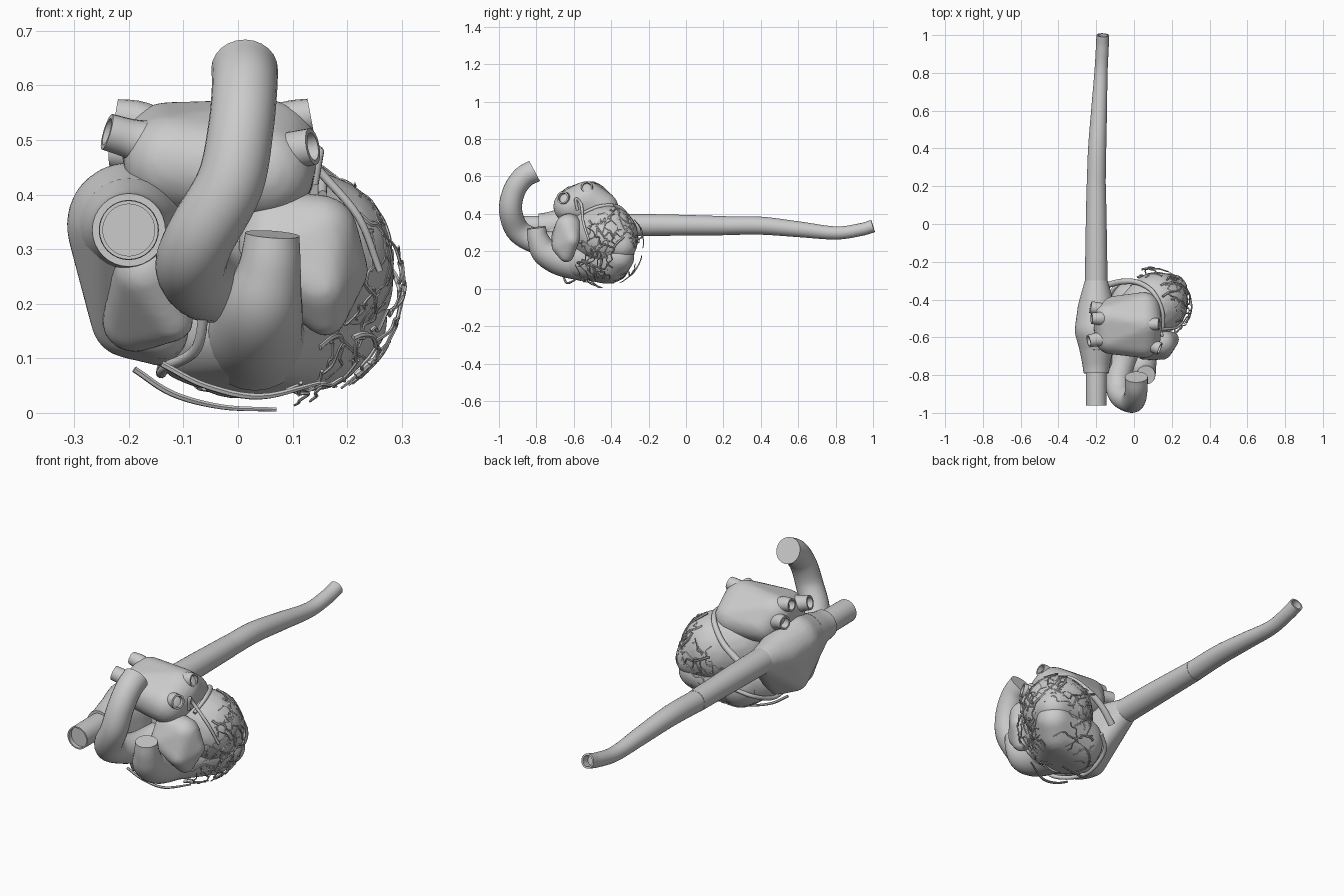
import bpy, bmesh, math, random
from mathutils import Vector, Matrix
from mathutils.bvhtree import BVHTree

if "Cube" in bpy.data.objects:
    bpy.data.objects.remove(bpy.data.objects["Cube"])

random.seed(4)


def finish(bm, name, angle=40):
    bmesh.ops.recalc_face_normals(bm, faces=bm.faces)
    me = bpy.data.meshes.new(name)
    bm.to_mesh(me)
    bm.free()
    ob = bpy.data.objects.new(name, me)
    bpy.context.collection.objects.link(ob)
    bpy.context.view_layer.objects.active = ob
    ob.select_set(True)
    bpy.ops.object.shade_smooth_by_angle(angle=math.radians(angle))
    ob.select_set(False)
    return ob


def spline(pts, steps):
    """Catmull-Rom through points of any dimension."""
    p = [Vector(q) for q in pts]
    p = [p[0] * 2 - p[1]] + p + [p[-1] * 2 - p[-2]]
    out = []
    for i in range(1, len(p) - 2):
        a, b, c, d = p[i - 1:i + 3]
        for k in range(steps):
            t = k / steps
            out.append((b * 2 + (c - a) * t + (a * 2 - b * 5 + c * 4 - d) * t * t
                        + (b * 3 - a - c * 3 + d) * t ** 3) / 2)
    return out + [p[-2]]


def tube(bm, sections, sides=24, steps=6, hollow=False, start_hollow=False):
    """Sweep circles (x, y, z, r) along a smooth path; hollow recesses an end."""
    s = spline(sections, steps)
    pos = [v.to_3d() for v in s]
    rad = [v[3] for v in s]
    tan = [(pos[min(i + 1, len(s) - 1)] - pos[max(i - 1, 0)]).normalized() for i in range(len(s))]
    if hollow:
        pos += [pos[-1], pos[-1] - tan[-1] * 0.04]
        rad += [rad[-1] * 0.75] * 2
        tan += [tan[-1]] * 2
    if start_hollow:
        pos = [pos[0] + tan[0] * 0.02, pos[0]] + pos
        rad = [rad[0] * 0.88] * 2 + rad
        tan = [tan[0]] * 2 + tan
    u = tan[0].orthogonal().normalized()
    rings = []
    for c, r, t in zip(pos, rad, tan):
        u = (u - t * u.dot(t)).normalized()
        w = t.cross(u)
        rings.append([bm.verts.new(c + (u * math.cos(a) + w * math.sin(a)) * r)
                      for a in (2 * math.pi * k / sides for k in range(sides))])
    for a, b in zip(rings, rings[1:]):
        for k in range(sides):
            bm.faces.new((a[k], a[(k + 1) % sides], b[(k + 1) % sides], b[k]))
    bm.faces.new(rings[0])
    bm.faces.new(rings[-1])


def pipe(name, sections, **kw):
    bm = bmesh.new()
    tube(bm, sections, **kw)
    return finish(bm, name)


def chamber(name, balls):
    """Organic muscle form: hull around spheres (x, y, z, r), then softened."""
    bm = bmesh.new()
    for x, y, z, r in balls:
        bmesh.ops.create_icosphere(bm, subdivisions=3, radius=r,
                                   matrix=Matrix.Translation((x, y, z)))
    res = bmesh.ops.convex_hull(bm, input=bm.verts)
    bmesh.ops.delete(bm, geom=[v for v in set(res["geom_interior"] + res["geom_unused"])
                               if isinstance(v, bmesh.types.BMVert)], context='VERTS')
    tree = BVHTree.FromBMesh(bm)
    ob = finish(bm, name, 60)
    m = ob.modifiers.new("even_skin", 'REMESH')
    m.mode, m.voxel_size, m.use_smooth_shade = 'VOXEL', 0.011, True
    m = ob.modifiers.new("soften", 'SMOOTH')
    m.factor, m.iterations = 0.5, 4
    return tree


# Chambers
lv = chamber("left_ventricle", [(.05, -.48, .30, .155), (.12, -.42, .28, .165), (.2, -.35, .23, .085)])
rv = chamber("right_ventricle", [(-.07, -.5, .15, .1), (.03, -.61, .15, .09), (0, -.42, .15, .125),
                                 (.14, -.4, .14, .1), (.19, -.36, .17, .085)])
chamber("right_atrium", [(-.2, -.72, .335, .072), (-.2, -.56, .345, .115), (-.2, -.45, .33, .1),
                         (-.2, -.31, .34, .062), (-.14, -.5, .135, .05), (-.14, -.62, .15, .05),
                         (-.2, -.55, .17, .07)])
chamber("left_atrium", [(-.13, -.5, .485, .085), (-.12, -.6, .46, .09), (.05, -.53, .475, .1),
                        (.05, -.62, .44, .09), (.05, -.45, .43, .09), (-.1, -.46, .43, .08)])
chamber("left_auricle", [(.07, -.62, .34, .07), (.15, -.63, .33, .07), (.15, -.67, .23, .05),
                         (.06, -.66, .28, .06), (.2, -.61, .26, .04), (.16, -.64, .18, .04)])
chamber("right_auricle", [(-.17, -.73, .26, .06), (-.12, -.7, .17, .04), (-.19, -.62, .17, .06)])

# Great vessels
pipe("superior_vena_cava", [(-.2, -.96, .335, .054), (-.2, -.87, .335, .055), (-.2, -.76, .335, .055)],
     sides=32, start_hollow=True)
pipe("superior_collar", [(-.2, -.79, .335, .067), (-.2, -.74, .335, .074), (-.2, -.66, .34, .09)], sides=32)
pipe("inferior_vena_cava", [(-.2, -.32, .34, .06), (-.2, -.1, .34, .057), (-.2, .213, .337, .051)], sides=32)
pipe("lower_inferior_vena_cava", [(-.2, .213, .337, .05), (-.195, .4, .337, .048), (-.185, .6, .318, .042),
                                  (-.175, .8, .298, .035), (-.168, .93, .315, .034), (-.165, 1, .335, .034)],
     sides=32, hollow=True)
pipe("aorta", [(0, -.55, .26, .07), (-.05, -.7, .235, .07), (-.085, -.83, .265, .066), (-.07, -.905, .32, .064),
               (-.015, -.938, .42, .062), (.005, -.92, .52, .06), (.012, -.87, .595, .06),
               (.012, -.81, .63, .061)])
pipe("pulmonary_trunk", [(.03, -.55, .14, .1), (.035, -.67, .155, .085), (.045, -.755, .2, .074),
                         (.058, -.79, .265, .058), (.063, -.8, .327, .05)])

# Pulmonary veins
veins = [((.05, -.62, .46, .05), (.1, -.645, .48, .036), (.137, -.66, .488, .034)),
         ((.03, -.53, .5, .05), (.09, -.53, .535, .036), (.133, -.53, .545, .031)),
         ((-.13, -.5, .5, .05), (-.18, -.5, .535, .036), (-.225, -.5, .545, .03)),
         ((-.13, -.6, .48, .06), (-.19, -.61, .5, .038), (-.24, -.62, .515, .034)),
         ((-.13, -.48, .45, .06), (-.19, -.45, .475, .036), (-.23, -.44, .48, .032))]
for i, v in enumerate(veins):
    pipe(f"pulmonary_vein_{i + 1}", v, sides=18, steps=4, hollow=True)

# Coronary vessels: follow the ventricles, or float on a shell just outside
core = Vector((.07, -.44, .24))


def place(lon, lat, hug):
    a, b = math.radians(lon), math.radians(lat)
    d = Vector((math.cos(b) * math.cos(a), math.cos(b) * math.sin(a), math.sin(b)))
    if hug:
        hits = [t.ray_cast(core + d, -d)[0] for t in (lv, rv)]
        far = max((h - core).length for h in hits if h)
        return core + d * (far - .001)
    return core + Vector((d.x * .235, d.y * .213, d.z * .232))


def vessel(bm, start, end, r, hug, twigs):
    n = 7
    path = []
    for i in range(n):
        t = i / (n - 1)
        lon = start[0] + (end[0] - start[0]) * t + random.uniform(-4, 4)
        lat = start[1] + (end[1] - start[1]) * t + random.uniform(-4, 4)
        path.append((lon, lat))
    tube(bm, [(*place(*p, hug), r * (1 - .5 * i / n)) for i, p in enumerate(path)], sides=6, steps=4)
    for k in range(twigs):
        p = path[1 + k % (n - 2)]
        side = 1 if k % 2 else -1
        dx, dy = end[0] - start[0], end[1] - start[1]
        q = Vector((dx, dy)).normalized()
        w = random.uniform(14, 30)
        tip = (p[0] + (q.x * .6 - side * q.y) * w, p[1] + (q.y * .6 + side * q.x) * w)
        vessel(bm, p, tip, r * .65, hug, 0)


# Branches on the muscle surface: (lon, lat) start, end, twigs
bm = bmesh.new()
for s, e, k in [((60, 55), (20, 5), 5), ((95, 35), (60, -10), 5), ((-30, 40), (10, 0), 5),
                ((-45, 5), (0, -15), 5), ((130, 0), (70, -35), 5), ((20, 50), (0, 15), 4),
                ((200, -50), (60, -60), 4), ((-60, -35), (10, -40), 5)]:
    vessel(bm, s, e, .006, True, k)
finish(bm, "surface_coronary_branches")

# Outer branches floating off the surface
bm = bmesh.new()
for s, e, k in [((40, 62), (32, 24), 1), ((55, 35), (35, -20), 2), ((30, 5), (-25, -12), 4),
                ((-50, -25), (-10, -35), 5), ((-25, -45), (15, -30), 4), ((100, 20), (60, 5), 2),
                ((110, -40), (40, -45), 3), ((-80, -60), (-30, -50), 3)]:
    vessel(bm, s, e, .006, False, k)
tube(bm, [(-.19, -.52, .08, .006), (-.12, -.5, .035, .006), (-.03, -.47, .011, .005), (.07, -.45, .006, .004)], sides=6)
tube(bm, [(-.14, -.66, .09, .006), (-.06, -.65, .05, .006), (.04, -.63, .03, .006), (.15, -.58, .055, .004)], sides=6)
finish(bm, "outer_coronary_branches")

# Larger vessels in the groove between atria and ventricles
pipe("right_coronary_artery", [(-.06, -.76, .22, .009), (-.075, -.7, .12, .01), (-.13, -.6, .085, .01),
                               (-.14, -.48, .075, .01), (-.12, -.36, .12, .01), (-.05, -.3, .16, .009)], sides=10)
pipe("coronary_sinus", [(-.13, -.32, .25, .017), (-.06, -.305, .31, .016), (.02, -.31, .37, .014),
                        (.1, -.36, .435, .012), (.15, -.46, .44, .01), (.155, -.56, .4, .008)], sides=12)
pipe("left_coronary_artery", [(.14, -.58, .42, .008), (.15, -.59, .48, .008), (.145, -.56, .45, .008),
                              (.22, -.55, .36, .007), (.26, -.52, .26, .006)], sides=10)
